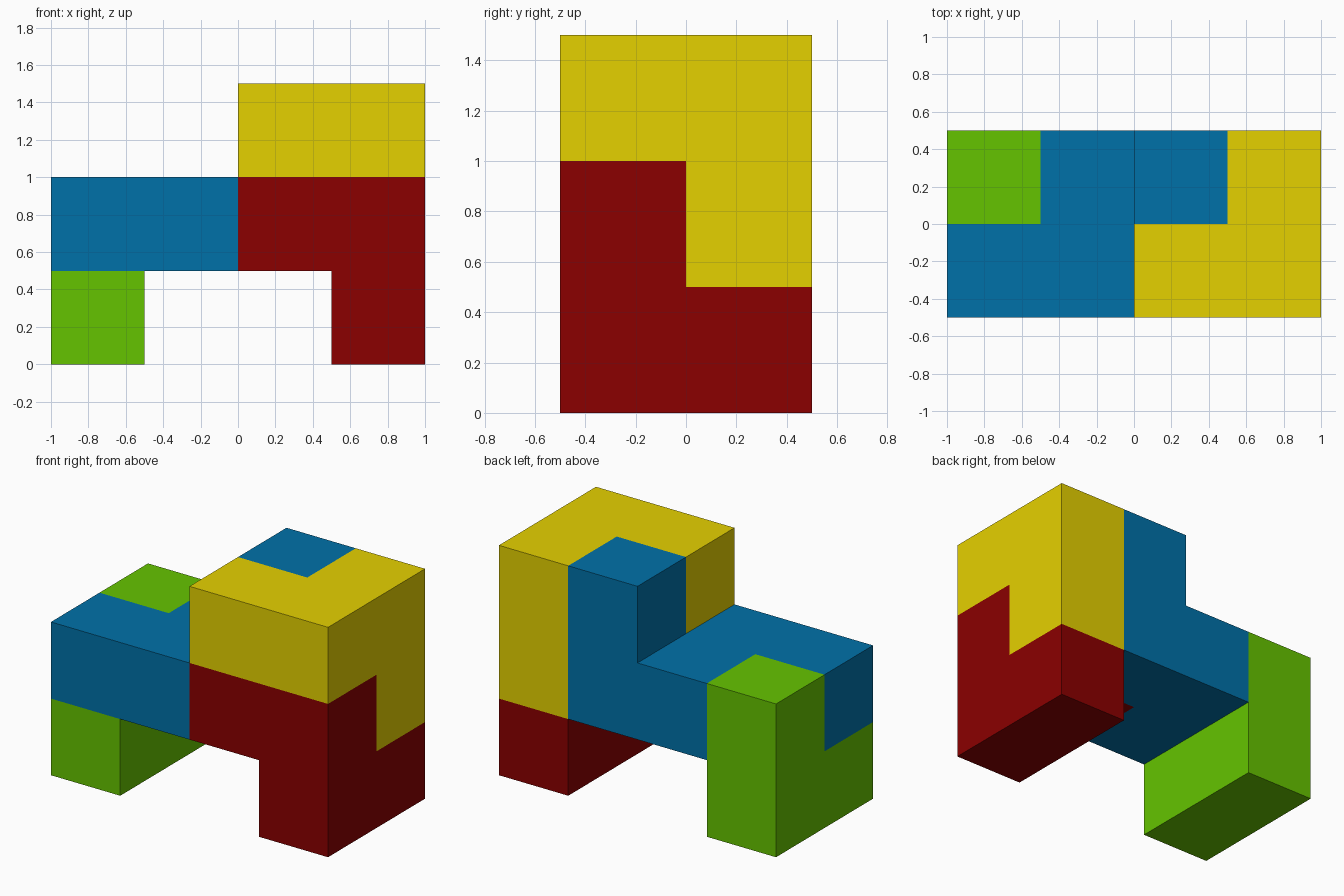
import bpy, bmesh
from mathutils import Vector

if "Cube" in bpy.data.objects:
    bpy.data.objects.remove(bpy.data.objects["Cube"])

S = 0.5  # edge of one unit cube
ORIGIN = Vector((-1.0, -0.5, 0.0))


def srgb(*rgb):
    unit = [c / 255 for c in rgb]
    lin = [c / 12.92 if c <= 0.04045 else ((c + 0.055) / 1.055) ** 2.4 for c in unit]
    return (*lin, 1.0)


def block_piece(name, colour_name, colour, cells):
    """Closed solid made of joined unit cubes, given as (x, y, z) grid cells."""
    mat = bpy.data.materials.new(colour_name)
    mat.diffuse_color = colour
    mat.use_nodes = True
    mat.node_tree.nodes["Principled BSDF"].inputs["Base Color"].default_value = mat.diffuse_color
    bm = bmesh.new()
    for cell in cells:
        for axis in range(3):
            for side in (0, 1):
                neighbour = list(cell)
                neighbour[axis] += 2 * side - 1
                if tuple(neighbour) in cells:
                    continue  # joined to the next cube of this piece
                u, v = (axis + 1) % 3, (axis + 2) % 3
                corners = []
                for du, dv in ((0, 0), (1, 0), (1, 1), (0, 1)):
                    p = Vector(cell)
                    p[axis] += side
                    p[u] += du
                    p[v] += dv
                    corners.append(bm.verts.new(ORIGIN + p * S))
                bm.faces.new(corners if side else corners[::-1])
    bmesh.ops.remove_doubles(bm, verts=bm.verts[:], dist=1e-4)
    # merge coplanar squares into clean flat faces
    bmesh.ops.dissolve_limit(bm, angle_limit=0.01, verts=bm.verts[:], edges=bm.edges[:])
    mesh = bpy.data.meshes.new(name)
    bm.to_mesh(mesh)
    bm.free()
    mesh.materials.append(mat)
    obj = bpy.data.objects.new(name, mesh)
    bpy.context.collection.objects.link(obj)
    return obj


# Left leg and back corner
block_piece("left_leg_piece", "green", srgb(101, 196, 0),
            {(0, 0, 0), (0, 1, 0), (0, 1, 1)})
# Zigzag bridge rising at the back
block_piece("bridge_piece", "blue", srgb(0, 113, 169),
            {(0, 0, 1), (1, 0, 1), (1, 1, 1), (2, 1, 1), (2, 1, 2)})
# Right leg and front middle
block_piece("right_leg_piece", "dark red", srgb(139, 0, 0),
            {(3, 0, 0), (3, 1, 0), (3, 0, 1), (2, 0, 1)})
# Top cap wrapping down the back right corner
block_piece("top_piece", "yellow", srgb(229, 209, 0),
            {(2, 0, 2), (3, 0, 2), (3, 1, 2), (3, 1, 1)})
